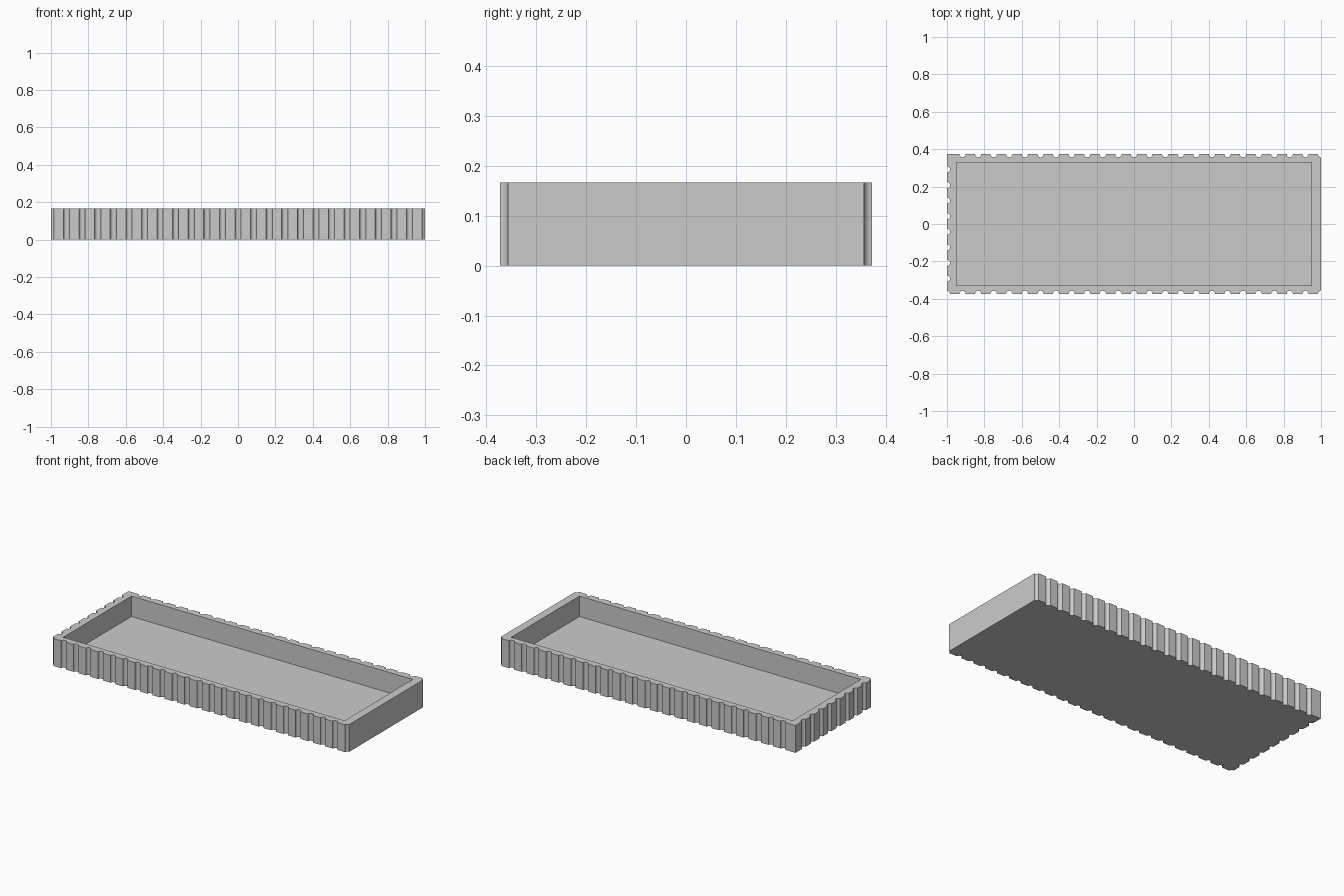
import bpy
import bmesh
from math import cos, sin, pi

if "Cube" in bpy.data.objects:
    bpy.data.objects.remove(bpy.data.objects["Cube"])

HALF_X, HALF_Y, HEIGHT = 1.0, 0.373, 0.167
INNER_X, INNER_Y, FLOOR = 0.95, 0.329, 0.042
PITCH, RADIUS, STEPS = 1 / 12, 0.0165, 8

grey = bpy.data.materials.new("plain grey")
grey.use_nodes = True
COLOUR = (0.6, 0.6, 0.6, 1)
grey.diffuse_color = COLOUR
grey.node_tree.nodes["Principled BSDF"].inputs["Base Color"].default_value = COLOUR


def groove(x, y, start, end):
    """Arc of a rounded groove, swept from start to end angle."""
    n = max(2, round(STEPS * abs(end - start) / pi))
    return [(x + RADIUS * cos(start + (end - start) * i / n),
             y + RADIUS * sin(start + (end - start) * i / n)) for i in range(n + 1)]


def tray_outline():
    """Counter-clockwise outline: front, plain right end, back, left end."""
    pts = groove(-HALF_X, -HALF_Y, pi / 2, 0)
    for i in range(1, 24):
        pts += groove(-HALF_X + i * PITCH, -HALF_Y, pi, 0)
    pts += groove(HALF_X, -HALF_Y, pi, pi / 2)
    pts += groove(HALF_X, HALF_Y, -pi / 2, -pi)
    for i in range(23, 0, -1):
        pts += groove(-HALF_X + i * PITCH, HALF_Y, 0, -pi)
    pts.append((-HALF_X, HALF_Y))
    for i in range(8):
        pts += groove(-HALF_X, (3.5 - i) * PITCH, pi / 2, -pi / 2)
    return pts


def ring(bm, pts, z):
    return [bm.verts.new((x, y, z)) for x, y in pts]


def wall(bm, lower, upper):
    n = len(lower)
    for i in range(n):
        j = (i + 1) % n
        bm.faces.new((lower[i], lower[j], upper[j], upper[i]))


bm = bmesh.new()
outer = tray_outline()
inner = [(-INNER_X, -INNER_Y), (INNER_X, -INNER_Y), (INNER_X, INNER_Y), (-INNER_X, INNER_Y)]

# Grooved outer wall and underside
base, rim = ring(bm, outer, 0), ring(bm, outer, HEIGHT)
wall(bm, base, rim)
bm.faces.new(base[::-1])

# Recess wall and floor
floor, lip = ring(bm, inner, FLOOR), ring(bm, inner, HEIGHT)
wall(bm, lip, floor)
bm.faces.new(floor)

# Flat rim between the outline and the recess
rim_edges = [bm.edges.get((loop[i - 1], loop[i])) for loop in (rim, lip) for i in range(len(loop))]
bmesh.ops.triangle_fill(bm, edges=rim_edges, use_beauty=True, normal=(0, 0, 1))
bmesh.ops.recalc_face_normals(bm, faces=bm.faces)

mesh = bpy.data.meshes.new("grooved_tray")
bm.to_mesh(mesh)
bm.free()
mesh.materials.append(grey)
tray = bpy.data.objects.new("grooved_tray", mesh)
bpy.context.collection.objects.link(tray)

# Smooth groove curves, sharp corners elsewhere
bpy.context.view_layer.objects.active = tray
tray.select_set(True)
bpy.ops.object.shade_smooth_by_angle(angle=pi / 6)
